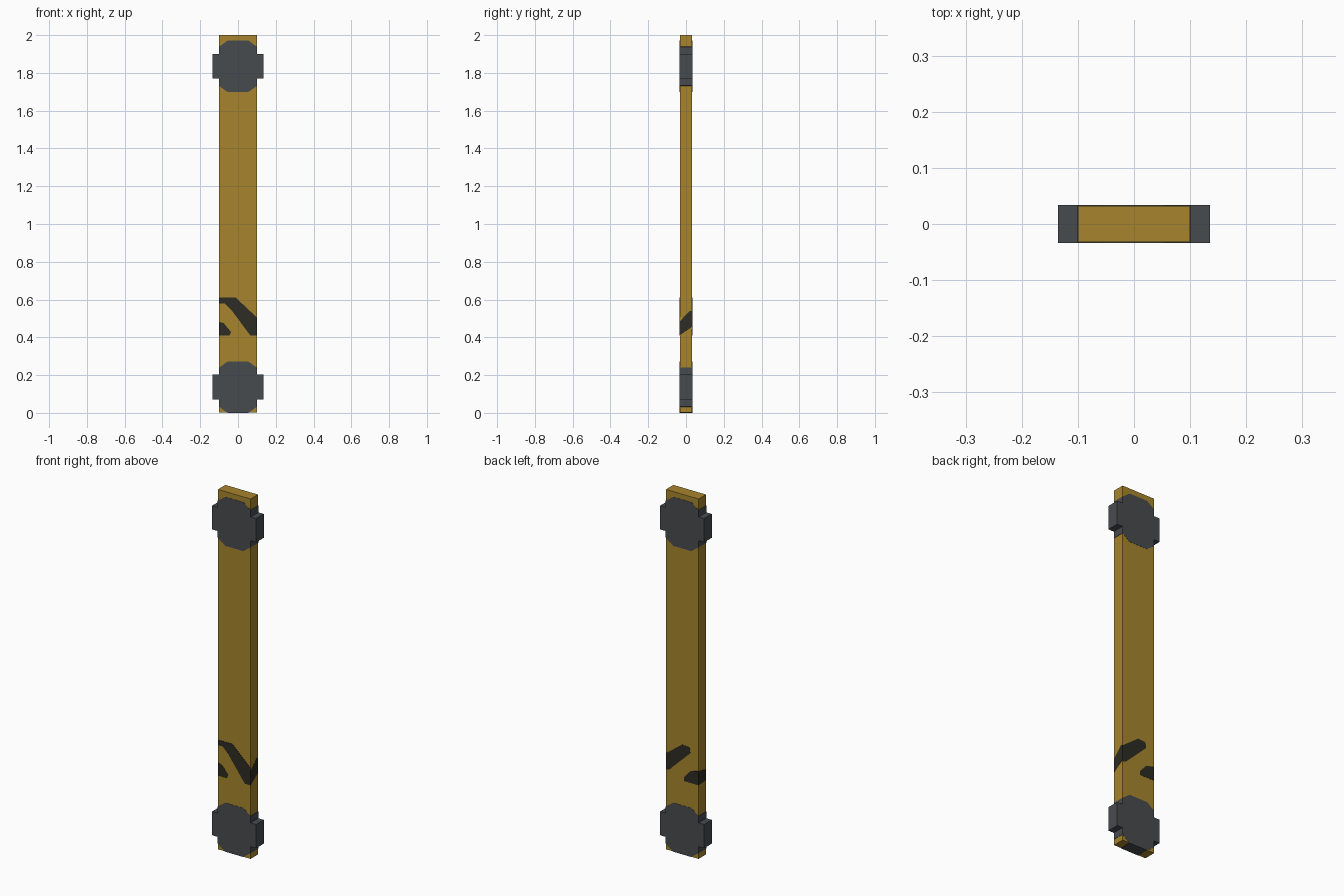
import bpy
import bmesh

cube = bpy.data.objects.get("Cube")
if cube:
    bpy.data.objects.remove(cube, do_unlink=True)


def make_material(name, rgb):
    mat = bpy.data.materials.new(name)
    mat.use_nodes = True
    mat.diffuse_color = (*rgb, 1)
    mat.node_tree.nodes["Principled BSDF"].inputs["Base Color"].default_value = (*rgb, 1)
    return mat


gold = make_material("ochre", (0.39, 0.235, 0.027))
grey = make_material("slate grey", (0.064, 0.070, 0.077))
dark = make_material("dark stripe", (0.026, 0.025, 0.018))


def prism(name, outline, axis, low, high, mat):
    """Extrude a (horizontal, z) outline along the x or y axis."""
    def place(u, z, depth):
        return (u, depth, z) if axis == "y" else (depth, u, z)

    bm = bmesh.new()
    face = bm.faces.new([bm.verts.new(place(u, z, low)) for u, z in outline])
    new = bmesh.ops.extrude_face_region(bm, geom=[face])["geom"]
    shift = [b - a for a, b in zip(place(0, 0, low), place(0, 0, high))]
    bmesh.ops.translate(bm, vec=shift,
                        verts=[g for g in new if isinstance(g, bmesh.types.BMVert)])
    bmesh.ops.recalc_face_normals(bm, faces=bm.faces)
    mesh = bpy.data.meshes.new(name)
    bm.to_mesh(mesh)
    bm.free()
    mesh.materials.append(mat)
    obj = bpy.data.objects.new(name, mesh)
    bpy.context.collection.objects.link(obj)
    return obj


HALF_W, HALF_D, SKIN = 0.1, 0.0325, 0.001

# Long flat bar
prism("bar", [(-HALF_W, SKIN), (HALF_W, SKIN), (HALF_W, 2), (-HALF_W, 2)],
      "y", -HALF_D, HALF_D, gold)

# Clamps: octagonal band with a square lug on each side
quarter = [(0.055, 0.136), (HALF_W + SKIN, 0.103),
           (HALF_W + SKIN, 0.066), (0.135, 0.066)]
right_half = quarter + [(x, -z) for x, z in reversed(quarter)]
clamp = right_half + [(-x, z) for x, z in reversed(right_half)]
for name, height in (("lower_clamp", 0.136), ("upper_clamp", 1.835)):
    prism(name, [(x, z + height) for x, z in clamp],
          "y", -HALF_D - SKIN, HALF_D + SKIN, grey)

# Painted warning stripes wrapping around the bar
stripes = [
    ("front_stripe", "y", -1, [(-0.1, 0.58), (-0.07, 0.58), (-0.035, 0.545), (0.065, 0.41),
                               (0.1, 0.41), (0.1, 0.505), (-0.012, 0.61), (-0.1, 0.61)]),
    ("front_stripe_end", "y", -1, [(-0.1, 0.41), (-0.045, 0.41), (-0.037, 0.428),
                                   (-0.075, 0.475), (-0.1, 0.482)]),
    ("back_stripe", "y", 1, [(0.1, 0.445), (0.08, 0.45), (-0.05, 0.575),
                             (-0.045, 0.605), (0.0, 0.61), (0.1, 0.535)]),
    ("back_stripe_end", "y", 1, [(-0.1, 0.41), (-0.01, 0.41), (-0.01, 0.43),
                                 (-0.05, 0.475), (-0.1, 0.488)]),
    ("left_stripe", "x", 1, [(-HALF_D, 0.41), (-0.02, 0.42), (HALF_D, 0.455),
                             (HALF_D, 0.54), (0.02, 0.54), (-HALF_D, 0.485)]),
    ("right_stripe", "x", -1, [(-HALF_D, 0.415), (HALF_D, 0.41),
                               (HALF_D, 0.488), (-HALF_D, 0.475)]),
]
for name, axis, side, outline in stripes:
    surface = HALF_D if axis == "y" else HALF_W
    prism(name, outline, axis, side * (surface - SKIN), side * (surface + SKIN), dark)
